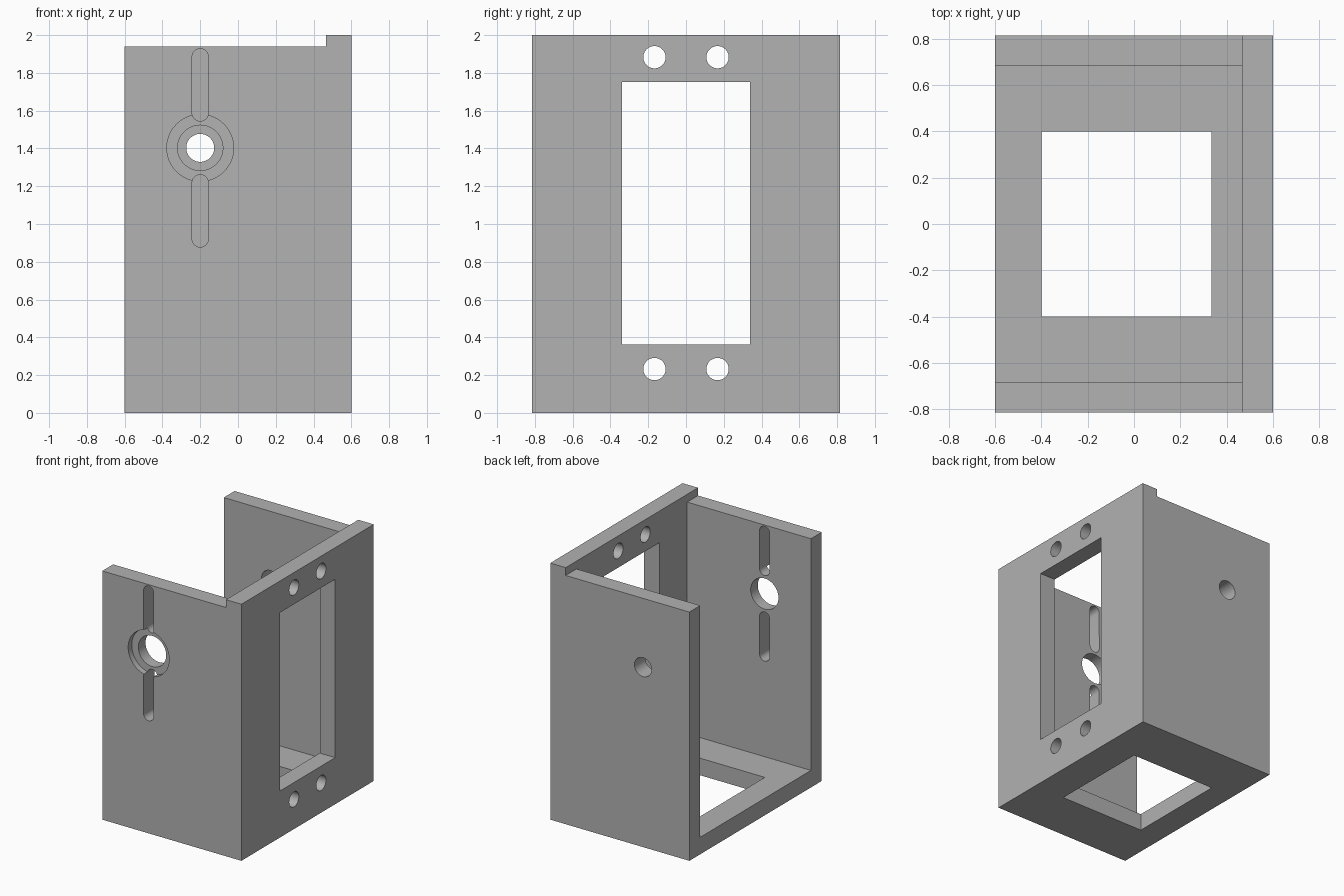
import bpy, math

if "Cube" in bpy.data.objects:
    bpy.data.objects.remove(bpy.data.objects["Cube"])

W, D, H = 0.6, 0.815, 2.0        # half width, half depth, height
T = 0.133                        # plate thickness
RIM = 1.939                      # height of the two side walls
BX, BZ = -0.2, 1.403             # shaft hole centre

grey = bpy.data.materials.new("light grey")
grey.diffuse_color = (0.445, 0.445, 0.445, 1)
grey.use_nodes = True
grey.node_tree.nodes["Principled BSDF"].inputs["Base Color"].default_value = grey.diffuse_color


def box(name, lo, hi):
    bpy.ops.mesh.primitive_cube_add(size=1, location=[(a + b) / 2 for a, b in zip(lo, hi)])
    ob = bpy.context.object
    ob.name = name
    ob.scale = [b - a for a, b in zip(lo, hi)]
    bpy.ops.object.transform_apply(location=True, rotation=True, scale=True)
    return ob


def rod(name, r, axis, start, end, u, v):
    """Cylinder along x (u=y, v=z) or along y (u=x, v=z)."""
    mid = (start + end) / 2
    loc = (mid, u, v) if axis == "x" else (u, mid, v)
    rot = (0, math.pi / 2, 0) if axis == "x" else (math.pi / 2, 0, 0)
    bpy.ops.mesh.primitive_cylinder_add(vertices=48, radius=r, depth=end - start,
                                        location=loc, rotation=rot)
    ob = bpy.context.object
    ob.name = name
    bpy.ops.object.transform_apply(location=True, rotation=True, scale=True)
    return ob


def slot(name, r, x, z0, z1, y0, y1):
    """Round-ended slot: stretch the two halves of a cylinder apart."""
    ob = rod(name, r, "y", y0, y1, x, 0)
    for v in ob.data.vertices:
        v.co.z += z1 - r if v.co.z > 1e-5 else z0 + r
    return ob


def cut(body, tool):
    mod = body.modifiers.new("cut", "BOOLEAN")
    mod.operation, mod.solver, mod.object = "DIFFERENCE", "EXACT", tool
    bpy.context.view_layer.objects.active = body
    bpy.ops.object.modifier_apply(modifier=mod.name)
    bpy.data.objects.remove(tool, do_unlink=True)


# Bracket: floor, two side walls and the taller mounting plate
body = box("motor_bracket", (-W, -D, 0), (W, D, H))
body.data.materials.append(grey)
cut(body, box("cavity", (-1, -D + T, T), (W - T, D - T, 3)))
cut(body, box("rim_step", (-1, -1, RIM), (W - T, 1, 3)))

# Rectangular windows in the floor and the mounting plate
cut(body, box("floor_window", (-0.4, -0.4, -0.5), (0.334, 0.4, 0.3)))
cut(body, box("plate_window", (0.3, -0.34, 0.363), (0.9, 0.34, 1.753)))

# Screw holes in the mounting plate
for y in (-0.167, 0.167):
    for z in (0.232, 1.883):
        cut(body, rod("screw_hole", 0.059, "x", 0.3, 0.9, y, z))

# Front wall: bearing hole, shallow counterbore and two slots
cut(body, rod("bearing_hole", 0.12, "y", -1, -0.5, BX, BZ))
cut(body, rod("counterbore", 0.177, "y", -1, -D + 0.045, BX, BZ))
for z0, z1 in ((0.878, 1.261), (1.545, 1.928)):
    cut(body, slot("slot", 0.043, BX, z0, z1, -1, -0.5))

# Back wall: smaller shaft hole
cut(body, rod("shaft_hole", 0.074, "y", 0.5, 1, BX, BZ))

bpy.ops.object.select_all(action="DESELECT")
body.select_set(True)
bpy.context.view_layer.objects.active = body
bpy.ops.object.shade_smooth_by_angle(angle=math.radians(30))
